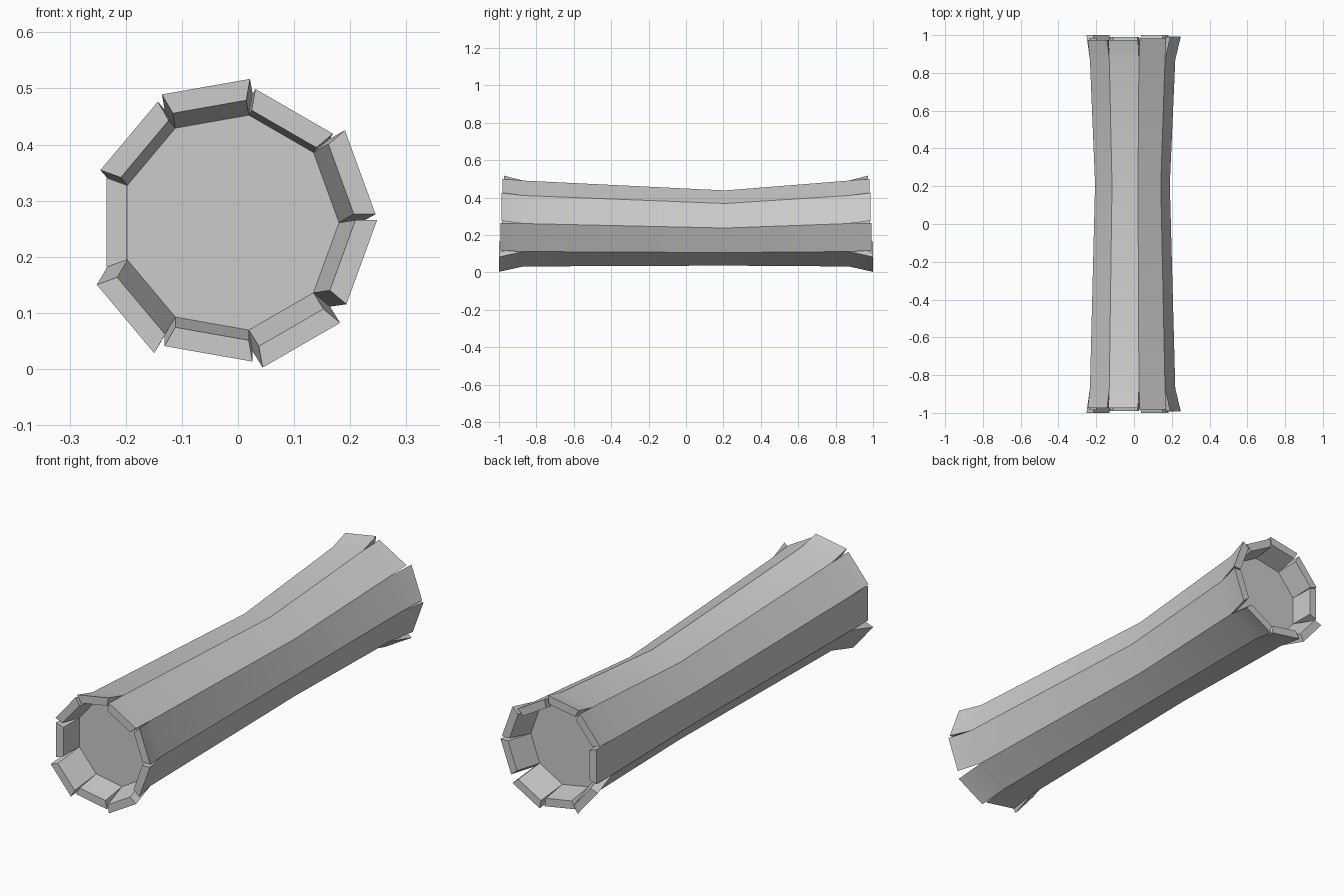
import bpy, bmesh
from math import sin, cos, radians

if "Cube" in bpy.data.objects:
    bpy.data.objects.remove(bpy.data.objects["Cube"])

SIDES = 9
STEP = 360 / SIDES
CX, CZ = -0.0144, 0.261
R_OUT, R_IN = 0.233, 0.1944
Y_CAP = 0.87

# per bark strip: outward flare, sideways shift, y of the tip
FLAPS = [
    (0.030, 0.005, 0.987), (0.010, 0.0, 0.982), (0.027, 0.0, 0.973),
    (0.018, -0.003, 0.975), (0.001, 0.0, 0.985), (0.034, 0.012, 1.0),
    (0.018, 0.003, 0.99), (0.034, 0.001, 1.0), (0.026, 0.014, 0.993),
]


def ring(bm, y, r, cz=CZ):
    return [bm.verts.new((CX + r * cos(radians(i * STEP)), y,
                          cz + r * sin(radians(i * STEP)))) for i in range(SIDES)]


def finish(bm, name):
    bmesh.ops.recalc_face_normals(bm, faces=bm.faces)
    mesh = bpy.data.meshes.new(name)
    bm.to_mesh(mesh)
    bm.free()
    obj = bpy.data.objects.new(name, mesh)
    bpy.context.collection.objects.link(obj)
    bpy.ops.object.select_all(action='DESELECT')
    obj.select_set(True)
    bpy.context.view_layer.objects.active = obj
    bpy.ops.object.shade_smooth_by_angle(angle=radians(30))


# log: waisted trunk, recessed cut ends and splayed bark strips as one shell
bm = bmesh.new()
front, back = ring(bm, -Y_CAP, R_OUT), ring(bm, Y_CAP, R_OUT)
waist = ring(bm, 0.21, 0.204, 0.237)
for a, b in ((front, waist), (waist, back)):
    for i in range(SIDES):
        j = (i + 1) % SIDES
        bm.faces.new((a[i], a[j], b[j], b[i]))

for sign, outer in ((-1, front), (1, back)):
    # cut wood face
    inner = ring(bm, sign * Y_CAP, R_IN)
    bm.faces.new(inner)
    # bark strips
    for i, (flare, shift, tip_y) in enumerate(FLAPS):
        j = (i + 1) % SIDES
        a = radians((i + 0.5) * STEP)
        dx = flare * cos(a) - shift * sin(a)
        dz = flare * sin(a) + shift * cos(a)
        base = [outer[i], outer[j], inner[j], inner[i]]
        tip = [bm.verts.new((v.co.x + dx, sign * tip_y, v.co.z + dz)) for v in base]
        for k in range(4):
            m = (k + 1) % 4
            bm.faces.new((base[k], base[m], tip[m], tip[k]))
        bm.faces.new(tip)
finish(bm, "log")
